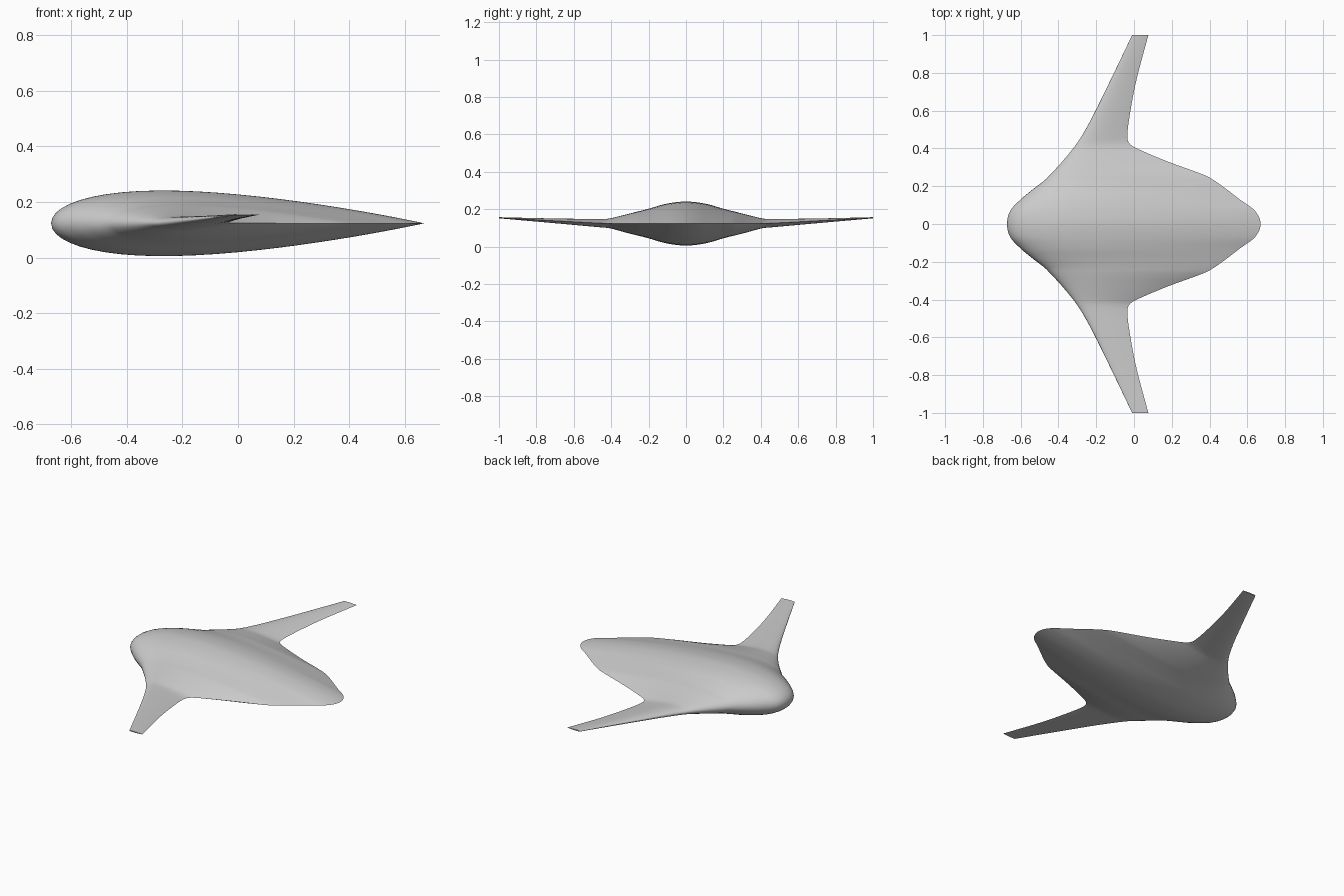
import bpy, bmesh, math

cube = bpy.data.objects.get("Cube")
if cube:
    bpy.data.objects.remove(cube)

# Half-span stations: span, leading edge, trailing edge, camber height, half thickness
STATIONS = [
    (0.0, -.672, .67, .123, .118),
    (.07, -.655, .64, .123, .112),
    (.13, -.6, .56, .123, .1),
    (.18, -.54, .495, .123, .085),
    (.23, -.475, .425, .123, .071),
    (.26, -.445, .37, .123, .064),
    (.33, -.38, .18, .123, .046),
    (.4, -.322, .015, .124, .028),
    (.425, -.304, -.023, .124, .024),
    (.46, -.28, -.035, .125, .022),
    (.56, -.224, -.025, .13, .018),
    (.75, -.13, .01, .14, .011),
    (1.0, -.01, .076, .154, .003),
]
SPAN_STEPS = 6
CHORD_STEPS = 28


def slope(i, k):
    if i == 0:
        return 0.0
    a, b = STATIONS[i - 1], STATIONS[min(i + 1, len(STATIONS) - 1)]
    return (b[k] - a[k]) / (b[0] - a[0])


def blend(i, t):
    """Smooth station between station i and the next one."""
    a, b = STATIONS[i], STATIONS[i + 1]
    d = b[0] - a[0]
    out = [a[0] + d * t]
    for k in range(1, 5):
        out.append((2*t**3 - 3*t**2 + 1) * a[k] + (t**3 - 2*t**2 + t) * d * slope(i, k)
                   + (3*t**2 - 2*t**3) * b[k] + (t**3 - t**2) * d * slope(i + 1, k))
    return out


def thickness(c):
    """Symmetric aerofoil with a closed tail, peak value of one."""
    return (2.969 * math.sqrt(c) - 1.26*c - 3.516*c**2 + 2.843*c**3 - 1.036*c**4)


def section(bm, station):
    """Closed aerofoil loop, from tail over the top to the nose and back below."""
    y, lead, tail, z, half = station
    loop = []
    count = CHORD_STEPS * 2
    for n in range(count):
        angle = 2 * math.pi * n / count
        c = (1 + math.cos(angle)) / 2
        side = 1 if n <= CHORD_STEPS else -1
        loop.append(bm.verts.new((lead + (tail - lead) * c, y,
                                  z + side * half * thickness(c))))
    return loop


# Blended body and wing, lofted from centre to tip
bm = bmesh.new()
rows = [blend(i, s / SPAN_STEPS) for i in range(len(STATIONS) - 1) for s in range(SPAN_STEPS)]
loops = [section(bm, r) for r in rows + [STATIONS[-1]]]
for a, b in zip(loops, loops[1:]):
    for n in range(len(a)):
        m = (n + 1) % len(a)
        bm.faces.new((a[n], a[m], b[m], b[n]))
bm.faces.new(loops[-1])

# Opposite half
half = bm.verts[:] + bm.edges[:] + bm.faces[:]
copy = bmesh.ops.duplicate(bm, geom=half)["geom"]
for v in copy:
    if isinstance(v, bmesh.types.BMVert):
        v.co.y = -v.co.y
bmesh.ops.remove_doubles(bm, verts=bm.verts[:], dist=.00001)
bmesh.ops.recalc_face_normals(bm, faces=bm.faces[:])

mesh = bpy.data.meshes.new("blended_wing_body")
bm.to_mesh(mesh)
bm.free()
body = bpy.data.objects.new("blended_wing_body", mesh)
bpy.context.collection.objects.link(body)

# Plain grey skin
grey = bpy.data.materials.new("light_grey")
grey.use_nodes = True
colour = (.6, .6, .6, 1)
grey.diffuse_color = colour
grey.node_tree.nodes["Principled BSDF"].inputs["Base Color"].default_value = colour
mesh.materials.append(grey)

bpy.context.view_layer.objects.active = body
body.select_set(True)
bpy.ops.object.shade_smooth_by_angle(angle=math.radians(40))
